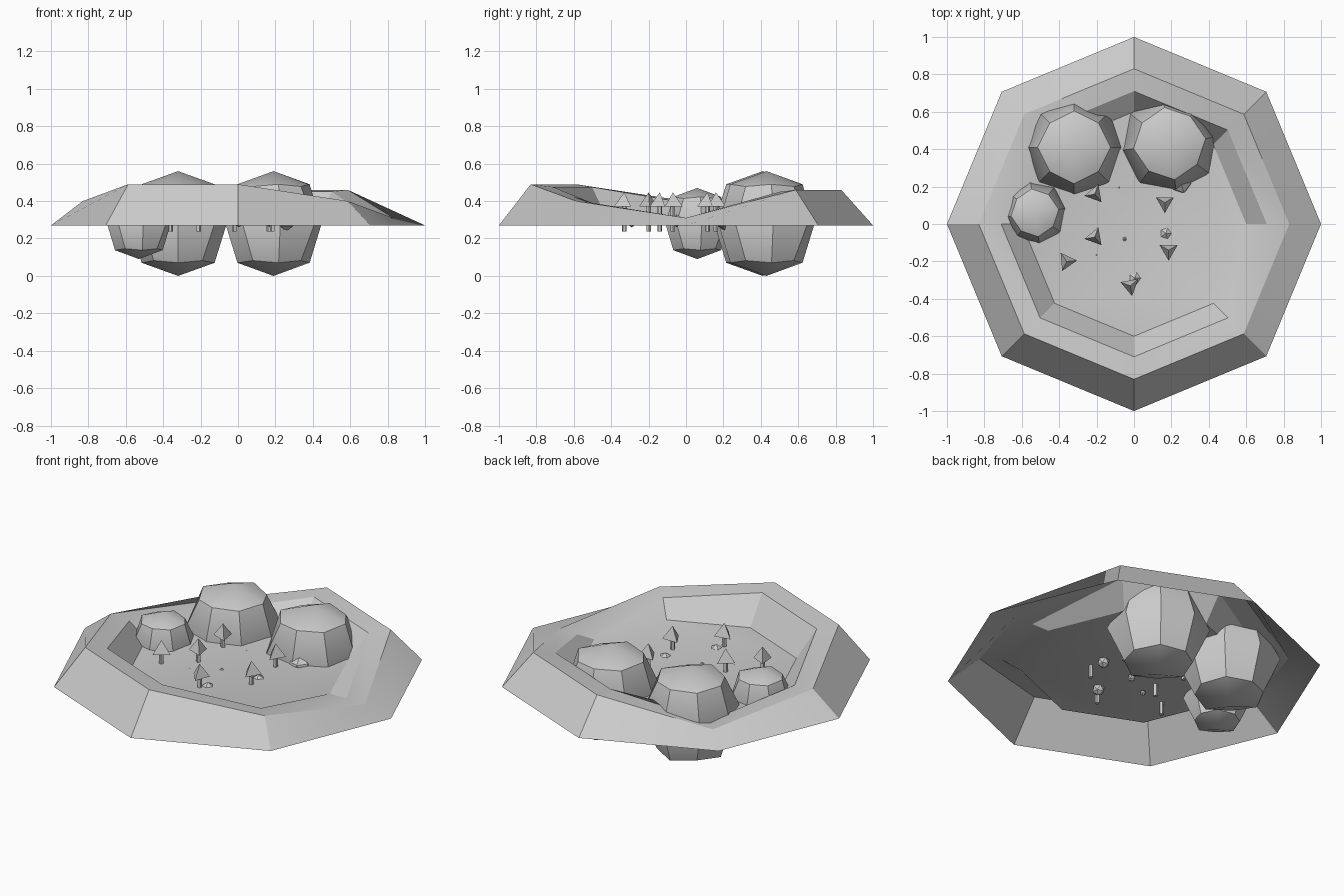
import bpy, bmesh, math
from mathutils import Matrix, Vector

if "Cube" in bpy.data.objects:
    bpy.data.objects.remove(bpy.data.objects["Cube"])


def finish(bm, name, smooth=None):
    me = bpy.data.meshes.new(name)
    bm.to_mesh(me)
    bm.free()
    ob = bpy.data.objects.new(name, me)
    bpy.context.collection.objects.link(ob)
    if smooth:
        bpy.context.view_layer.objects.active = ob
        ob.select_set(True)
        bpy.ops.object.shade_smooth_by_angle(angle=math.radians(smooth))
        ob.select_set(False)
    return ob


# Crater terrain: octagonal skirt, uneven rim, flat floor (open underneath)
BASE, FLOOR = 0.27, 0.31
rim = [0.31, 0.46, 0.46, 0.32, 0.40, 0.49, 0.49, 0.40]
inner = [0.31, 0.45, 0.45, 0.315, 0.39, 0.475, 0.475, 0.39]
bm = bmesh.new()
rings = []
for r, heights in ((1.0, [BASE] * 8), (0.83, rim), (0.71, inner), (0.6, [FLOOR] * 8)):
    rings.append([bm.verts.new((r * math.cos(i * math.pi / 4),
                                r * math.sin(i * math.pi / 4), heights[i]))
                  for i in range(8)])
for a, b in zip(rings, rings[1:]):
    for i in range(8):
        j = (i + 1) % 8
        bm.faces.new((a[i], a[j], b[j], b[i]))
bm.faces.new(rings[-1])
finish(bm, "crater_terrain", 25)


# Boulders: eight-sided low-poly balls, slightly boxy
def boulder(name, x, y, z, rx, rz, turn):
    bm = bmesh.new()
    bmesh.ops.create_uvsphere(bm, u_segments=8, v_segments=4, radius=1)
    for v in bm.verts:
        axes = sum(abs(c) > 0.1 for c in v.co)
        if axes == 2:
            v.co *= 1.06
        v.co = Vector((v.co.x * rx, v.co.y * rx, v.co.z * rz))
    bm.transform(Matrix.Translation((x, y, z)) @ Matrix.Rotation(math.radians(turn), 4, 'Z'))
    finish(bm, name, 40)


boulder("boulder_left", -0.32, 0.41, 0.28, 0.26, 0.28, 0)
boulder("boulder_right", 0.19, 0.43, 0.28, 0.26, 0.28, 8)
boulder("boulder_small", -0.53, 0.06, 0.28, 0.172, 0.19, 8)

# Pebbles half sunk in the floor
pebbles = [(-0.08, 0.195, 0.018), (0.17, -0.05, 0.034), (-0.05, -0.08, 0.022),
           (-0.2, -0.165, 0.017), (0.005, -0.29, 0.035), (0.25, 0.22, 0.062)]
for n, (x, y, r) in enumerate(pebbles):
    bm = bmesh.new()
    bmesh.ops.create_icosphere(bm, subdivisions=1, radius=r,
                               matrix=Matrix.Translation((x, y, 0.295)))
    finish(bm, f"pebble_{n + 1}")

# Trees: three-sided cone on a thin trunk
trees = [(-0.21, 0.16, 70), (0.165, 0.115, 30), (-0.21, -0.07, 70),
         (0.185, -0.14, 30), (-0.36, -0.2, 5), (-0.02, -0.33, 40)]


def cone(name, x, y, z0, z1, r0, r1, sides, turn):
    bm = bmesh.new()
    vs = [bm.verts.new((x + r0 * math.cos(a), y + r0 * math.sin(a), z0))
          for a in [math.radians(turn) + 2 * math.pi * i / sides for i in range(sides)]]
    bottom = bm.faces.new(vs[::-1])
    if r1:
        top = [bm.verts.new((v.co.x, v.co.y, z1)) for v in vs]
        bm.faces.new(top)
        for i in range(sides):
            j = (i + 1) % sides
            bm.faces.new((vs[i], vs[j], top[j], top[i]))
    else:
        tip = bm.verts.new((x, y, z1))
        for i in range(sides):
            bm.faces.new((vs[i], vs[(i + 1) % sides], tip))
    finish(bm, name)


for n, (x, y, turn) in enumerate(trees):
    cone(f"tree_{n + 1}_foliage", x, y, 0.37, 0.447, 0.056, 0, 3, turn)
    cone(f"tree_{n + 1}_trunk", x, y, 0.237, 0.37, 0.013, 0.013, 5, turn)
